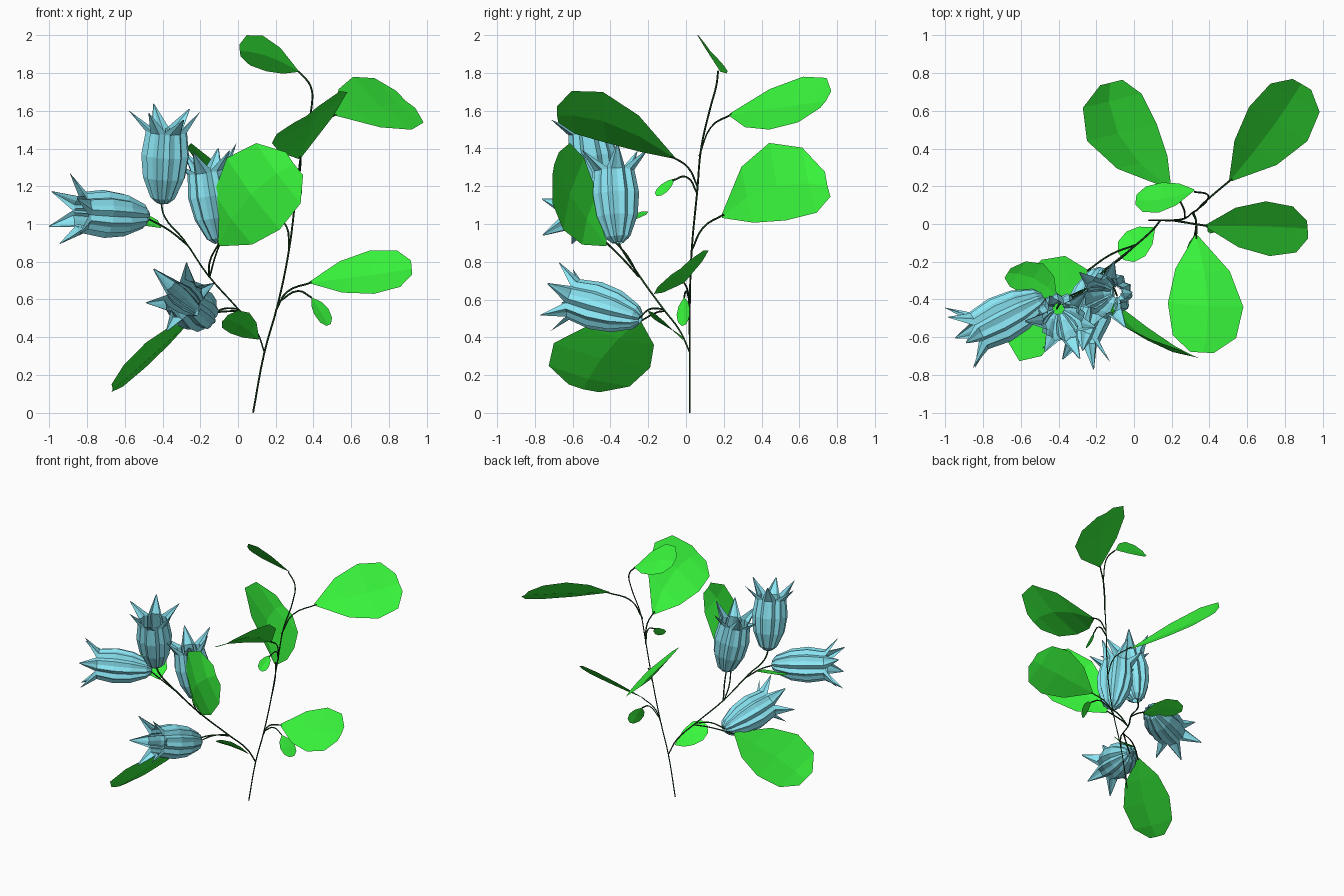
import bpy, math
from mathutils import Vector as V


def material(name, col):
    m = bpy.data.materials.new(name)
    m.diffuse_color = (*col, 1)
    return m


GREEN = material("leaf_green", (0.04, 0.92, 0.045))
BLUE = material("petal_blue", (0.26, 0.8, 0.92))
DARK = material("stem_green", (0.012, 0.06, 0.015))


def mesh(name, verts, faces, mat):
    me = bpy.data.meshes.new(name)
    me.from_pydata(verts, [], faces)
    me.materials.append(mat)
    ob = bpy.data.objects.new(name, me)
    bpy.context.collection.objects.link(ob)


def grid(rows, cols, start=0):
    return [(start + r * cols + c, start + r * cols + c + 1,
             start + (r + 1) * cols + c + 1, start + (r + 1) * cols + c)
            for r in range(rows - 1) for c in range(cols - 1)]


# Thin tapering stem along a few points
def stem(name, pts, r0, r1):
    cu = bpy.data.curves.new(name, 'CURVE')
    cu.dimensions = '3D'
    cu.bevel_depth = 1
    cu.bevel_resolution = 0
    cu.resolution_u = 4
    sp = cu.splines.new('BEZIER')
    sp.bezier_points.add(len(pts) - 1)
    for i, (b, p) in enumerate(zip(sp.bezier_points, pts)):
        b.co = p
        b.handle_left_type = b.handle_right_type = 'AUTO'
        b.radius = r0 + (r1 - r0) * i / (len(pts) - 1)
    cu.materials.append(DARK)
    ob = bpy.data.objects.new(name, cu)
    bpy.context.collection.objects.link(ob)


# Blunt angular leaf from base, tip and the two points at its widest place
LEAF = [(0, 0.04), (0.26, 0.72), (0.55, 1), (0.84, 0.84), (1, 0.32)]


def leaf(name, base, tip, left, right):
    base, tip, left, right = V(base), V(tip), V(left), V(right)
    half = (right - left) / 2
    bow = (left + right) / 2 - base.lerp(tip, 0.55)
    cup = (tip - base).cross(half).normalized() * half.length * 0.1
    if cup.z > 0:
        cup = -cup
    vs = []
    for t, w in LEAF:
        mid = base.lerp(tip, t) + bow * 4 * t * (1 - t)
        for s in (-1, 0, 1):
            vs.append(mid + half * w * s + cup * w * (1 - s * s))
    mesh(name, vs, grid(len(LEAF), 3), GREEN)


# Bell flower: six creased petals with broad flaring points
# columns: height, radius, half angle in degrees
PETAL = [(0, 0.03, 34), (0.03, 0.065, 36), (0.14, 0.11, 38), (0.26, 0.125, 38),
         (0.385, 0.108, 38), (0.485, 0.205, 1)]


def flower(name, base, end, turn):
    base, axis = V(base), (V(end) - V(base)).normalized()
    u = axis.orthogonal().normalized()
    w = axis.cross(u)
    vs, fs = [], []
    for k in range(6):
        start = len(vs)
        for i, (h, r, half) in enumerate(PETAL):
            if k % 2 and h > 0.4:
                r, h = r * 0.85, h + 0.02
            for s in (-1, -0.4, 0, 0.4, 1):
                a = math.radians(k * 60 + turn + half * s)
                crease = {0: 0.93, 0.4: 1.03, 1: 0.8}[abs(s)] if h < 0.45 else 1
                d = u * math.cos(a) + w * math.sin(a)
                vs.append(base + axis * h + d * r * crease)
        fs += grid(len(PETAL), 5, start)
    mesh(name, vs, fs, BLUE)


# Main stem and flowering branch
stem("main_stem", [(0.08, 0.02, 0), (0.14, 0.02, 0.32), (0.21, 0.02, 0.57), (0.27, 0.03, 0.86),
                   (0.31, 0.06, 1.18), (0.34, 0.08, 1.4), (0.39, 0.13, 1.62),
                   (0.385, 0.16, 1.73), (0.32, 0.17, 1.81)], 0.005, 0.005)
stem("flower_branch", [(0.14, 0.02, 0.32), (0.10, -0.03, 0.43), (0, -0.12, 0.55), (-0.16, -0.25, 0.73),
                       (-0.29, -0.37, 0.92), (-0.39, -0.42, 1.04), (-0.41, -0.45, 1.13)], 0.005, 0.006)

# Side stalks
for name, pts in {
    "lower_right_stalk": [(0.2, 0.02, 0.54), (0.26, 0.01, 0.64), (0.39, -0.01, 0.69)],
    "small_right_stalk": [(0.22, 0.02, 0.59), (0.32, 0, 0.645), (0.39, -0.01, 0.61)],
    "back_left_stalk": [(0.27, 0.03, 0.86), (0.26, 0.09, 0.98), (0.19, 0.2, 1.05)],
    "small_upper_stalk": [(0.31, 0.06, 1.16), (0.33, 0, 1.25), (0.32, -0.07, 1.23)],
    "front_right_stalk": [(0.315, 0.06, 1.2), (0.33, 0.01, 1.3), (0.33, -0.08, 1.36)],
    "upper_right_stalk": [(0.33, 0.07, 1.36), (0.39, 0.13, 1.51), (0.52, 0.24, 1.58)],
    "middle_flower_stalk": [(-0.15, -0.25, 0.72), (-0.12, -0.31, 0.83), (-0.09, -0.38, 0.91)],
    "front_leaf_stalk": [(-0.155, -0.25, 0.72), (-0.15, -0.32, 0.8), (-0.1, -0.42, 0.9)],
    "lower_flower_stalk": [(0, -0.12, 0.55), (-0.08, -0.19, 0.55), (-0.17, -0.25, 0.5)],
    "lower_left_stalk": [(0.01, -0.11, 0.54), (-0.12, -0.16, 0.53), (-0.25, -0.25, 0.48)],
    "left_flower_stalk": [(-0.27, -0.35, 0.89), (-0.37, -0.39, 0.97), (-0.48, -0.4, 1.03)],
}.items():
    stem(name, pts, 0.005, 0.005)

# Large leaves
leaf("top_leaf", (0.32, 0.18, 1.81), (0.01, 0.13, 1.92), (0.13, 0.06, 2.0), (0.15, 0.22, 1.81))
leaf("upper_right_leaf", (0.51, 0.23, 1.58), (0.89, 0.74, 1.66), (0.61, 0.62, 1.78), (0.92, 0.44, 1.5))
leaf("front_right_leaf", (0.33, -0.06, 1.35), (0.36, -0.68, 1.58), (0.18, -0.42, 1.43), (0.58, -0.44, 1.7))
leaf("back_left_leaf", (0.19, 0.19, 1.04), (-0.12, 0.75, 1.21), (-0.25, 0.44, 1.43), (0.12, 0.53, 1.02))
leaf("lower_right_leaf", (0.38, -0.01, 0.69), (0.92, -0.03, 0.77), (0.7, 0.12, 0.86), (0.72, -0.17, 0.63))
leaf("front_leaf", (-0.1, -0.42, 0.89), (0.3, -0.69, 1.32), (-0.06, -0.54, 1.35), (0.22, -0.65, 0.97))
leaf("lower_left_leaf", (-0.25, -0.25, 0.49), (-0.67, -0.54, 0.13), (-0.49, -0.19, 0.24), (-0.49, -0.7, 0.37))

# Small leaves
leaf("small_branch_leaf", (0.11, -0.02, 0.39), (-0.07, -0.17, 0.5), (-0.04, -0.04, 0.42), (0.06, -0.17, 0.53))
leaf("small_left_leaf", (-0.41, -0.39, 0.98), (-0.67, -0.26, 1.06), (-0.58, -0.37, 1.01), (-0.48, -0.21, 1.05))
leaf("small_right_leaf", (0.39, -0.01, 0.61), (0.48, -0.01, 0.465), (0.405, -0.05, 0.52), (0.48, 0.02, 0.55))
leaf("small_upper_leaf", (0.32, -0.06, 1.24), (0.31, -0.16, 1.155), (0.28, -0.13, 1.21), (0.34, -0.1, 1.17))

# Flowers
flower("upright_flower", (-0.4, -0.45, 1.11), (-0.375, -0.53, 1.58), 10)
flower("middle_flower", (-0.095, -0.36, 0.9), (-0.175, -0.39, 1.38), 25)
flower("left_flower", (-0.48, -0.39, 1.04), (-0.91, -0.61, 1.065), 5)
flower("lower_flower", (-0.165, -0.24, 0.5), (-0.31, -0.66, 0.62), 30)
